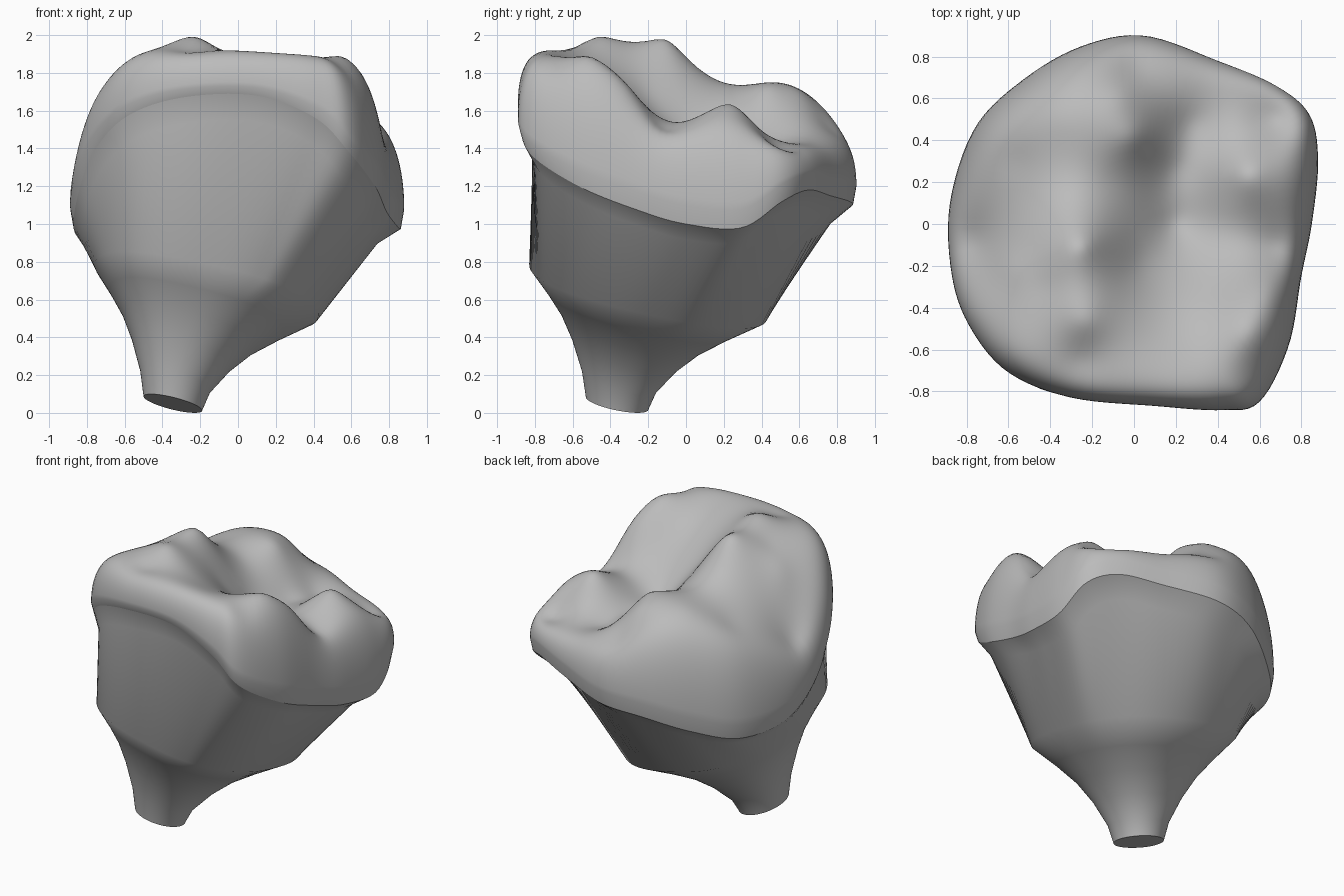
import bpy, bmesh, math

if "Cube" in bpy.data.objects:
    bpy.data.objects.remove(bpy.data.objects["Cube"], do_unlink=True)

grey = bpy.data.materials.new("plain grey")
grey.use_nodes = True
colour = (0.5, 0.5, 0.5, 1)
grey.diffuse_color = colour
grey.node_tree.nodes["Principled BSDF"].inputs["Base Color"].default_value = colour

SIDES = 120

# Widest line of the crown: x, y and the height of the crown's lower margin
OUTLINE = [(.85, 0, 1), (.88, .3, .98), (.84, .52, 1.12), (.68, .66, 1.18), (.4, .78, 1.15),
           (.05, .9, 1.11), (-.25, .85, 1.07), (-.53, .69, .98), (-.76, .46, .91),
           (-.88, .1, .95), (-.87, -.25, 1.13), (-.78, -.5, 1.38), (-.6, -.71, 1.57),
           (-.3, -.83, 1.67), (.1, -.87, 1.68), (.42, -.89, 1.56), (.6, -.85, 1.38),
           (.74, -.58, 1.2), (.8, -.25, 1.07)]

# Heights of the cusps, ridges and grooves of the chewing surface
RELIEF = [(-.23, -.46, 1.99), (-.25, -.1, 1.97), (-.12, .2, 1.7), (-.35, .5, 1.72),
          (-.06, .62, 1.68), (0, .77, 1.5), (-.43, -.3, 1.9), (-.6, -.2, 1.75),
          (-.78, -.1, 1.4), (-.57, .3, 1.6), (-.25, -.66, 1.91), (.02, -.2, 1.7),
          (0, -.5, 1.88), (0, .42, 1.71), (.2, .27, 1.46), (.2, 0, 1.45), (.27, .48, 1.43),
          (.24, .68, 1.46), (.55, -.52, 1.88), (.3, -.6, 1.86), (.57, -.72, 1.79),
          (.4, -.28, 1.66), (.65, -.33, 1.73), (.68, -.12, 1.5), (.55, .24, 1.63),
          (.45, .08, 1.55), (.75, .29, 1.51), (.5, .5, 1.44), (.68, .5, 1.39)]


def closed_curve(points, count):
    """Smooth closed path through the points, sampled evenly."""
    n, path = len(points), []
    for i in range(count):
        k, t = divmod(i * n / count, 1)
        a, b, c, d = (points[(int(k) + j) % n] for j in (-1, 0, 1, 2))
        path.append(tuple(q + t / 2 * (r - p + t * (2*p - 5*q + 4*r - s + t * (3*(q - r) + s - p)))
                          for p, q, r, s in zip(a, b, c, d)))
    return path


def swell(t):
    """Rounding of the crown towards its widest line, where t is 1."""
    return math.sqrt(1 - t**6)


def widest(z):
    """Height of the widest line above a margin at z."""
    return z + .1 - .1 * max(0, z - 1.1)


def kernel(x, y, p):
    return math.sqrt((x - p[0])**2 + (y - p[1])**2 + .004)


def fit_relief(outline):
    """Weights of a smooth surface through all relief points."""
    rows = []
    for x, y, z in RELIEF:
        ox, oy, oz = max(outline, key=lambda o: (o[0] * x + o[1] * y) / math.hypot(o[0], o[1]))
        base = widest(oz)
        target = base + (z - base) / swell(math.hypot(x, y) / math.hypot(ox, oy))
        rows.append([kernel(x, y, p) for p in RELIEF] + [target])
    for i in range(len(rows)):
        best = max(range(i, len(rows)), key=lambda r: abs(rows[r][i]))
        rows[i], rows[best] = rows[best], rows[i]
        rows[i] = [v / rows[i][i] for v in rows[i]]
        for r in range(len(rows)):
            if r != i:
                factor = rows[r][i]
                rows[r] = [v - factor * w for v, w in zip(rows[r], rows[i])]
    return [row[-1] for row in rows]


def loft(name, rings, cap_first=False, cap_last=False):
    """Skin a stack of equal rings into one smooth object."""
    bm = bmesh.new()
    loops = [[bm.verts.new(p) for p in ring] for ring in rings]
    for low, high in zip(loops, loops[1:]):
        for i in range(SIDES):
            j = (i + 1) % SIDES
            bm.faces.new((low[i], low[j], high[j], high[i]))
    if cap_first:
        bm.faces.new(loops[0][::-1])
    if cap_last:
        bm.faces.new(loops[-1])
    mesh = bpy.data.meshes.new(name)
    bm.to_mesh(mesh)
    bm.free()
    obj = bpy.data.objects.new(name, mesh)
    bpy.context.collection.objects.link(obj)
    mesh.materials.append(grey)
    bpy.ops.object.select_all(action='DESELECT')
    obj.select_set(True)
    bpy.context.view_layer.objects.active = obj
    bpy.ops.object.shade_smooth_by_angle(angle=math.radians(50))


outline = closed_curve(OUTLINE, SIDES)
weights = fit_relief(outline)

# Crown: margin, bulging side, then the cusps inward to the middle
margin = [(x * .98, y * .98, z) for x, y, z in outline]
crown = [margin]
STEPS = 40
for k in range(STEPS):
    t = math.cos(k / STEPS * math.pi / 2)
    ring = []
    for x, y, z in outline:
        base = widest(z)
        top = sum(w * kernel(x * t, y * t, p) for w, p in zip(weights, RELIEF))
        ring.append((x * t, y * t, base + (top - base) * swell(t)))
    crown.append(ring)
loft("crown", crown, cap_last=True)


# Stump: oval tip, flared neck, shoulder, straight wall and bevelled collar
def tip(angle):
    x, y = -.345 + .155 * math.cos(angle), -.365 + .165 * math.sin(angle)
    return x, y, .05 - .24 * (x + .345) - .2 * (y + .365)


def shoulder(angle):
    c, s = math.cos(angle), math.sin(angle)
    r = (abs(c)**2.5 + abs(s)**2.5)**(-1 / 2.5)
    x, y = -.165 + .59 * r * c, -.2 + .63 * r * s
    return x, y, .57 - .22 * (x + y)


angles = [math.atan2(y, x) for x, y, z in outline]
stump = []
for rise, spread in ((0, 0), (.2, .07), (.45, .25), (.65, .45), (.82, .7), (1, 1)):
    ring = []
    for a in angles:
        p, q = tip(a), shoulder(a)
        ring.append((p[0] + (q[0] - p[0]) * spread, p[1] + (q[1] - p[1]) * spread,
                     p[2] + (q[2] - p[2]) * rise))
    stump.append(ring)
collar = []
for x, y, z in outline:
    inset = .89 - .045 * (x + y)
    collar.append((x * inset, y * inset, z - .05 - .1 * max(0, z - .9)**.5))
stump += [collar, margin]
loft("stump", stump, cap_first=True)
